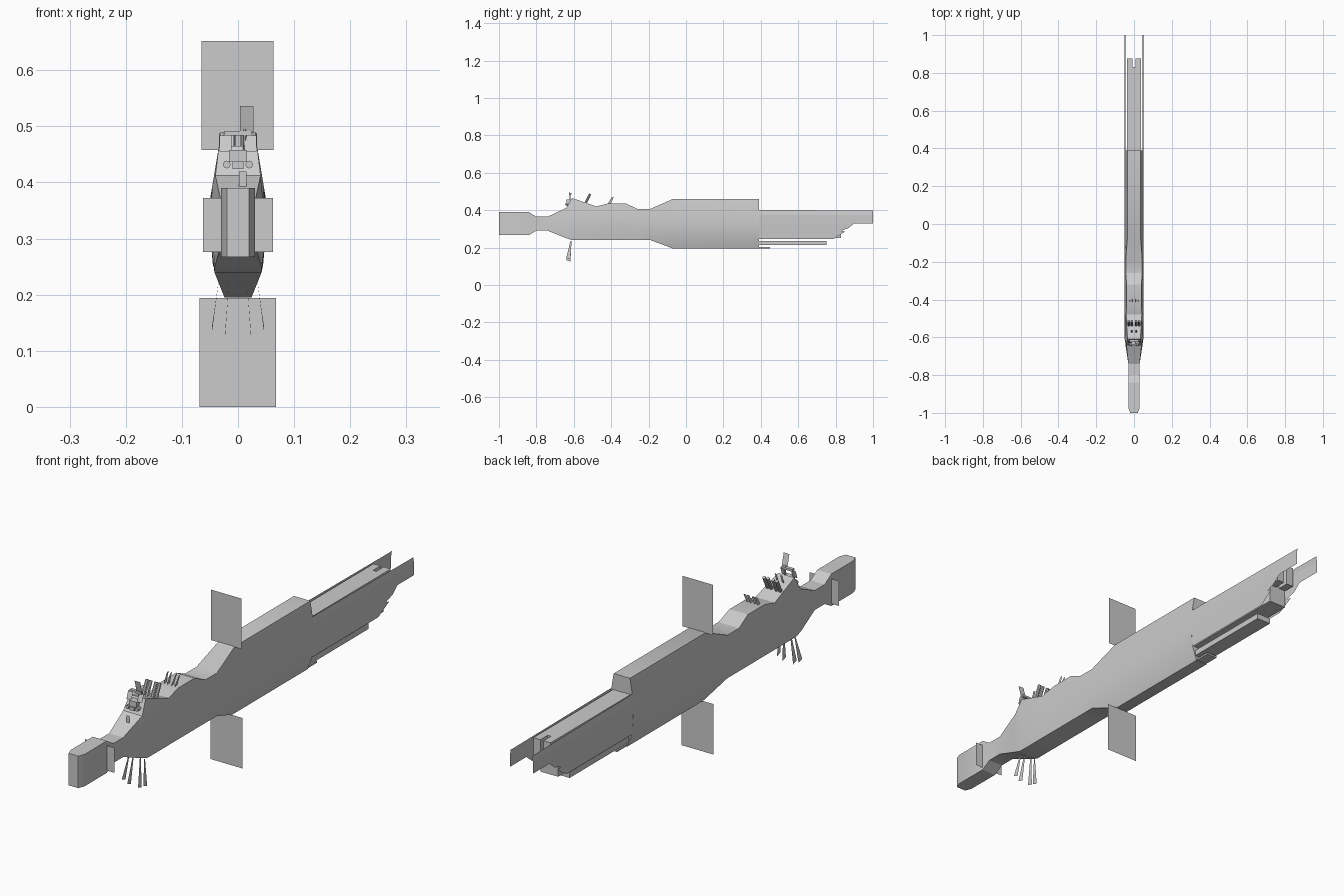
import bpy, bmesh, math
from mathutils import Vector

if "Cube" in bpy.data.objects:
    bpy.data.objects.remove(bpy.data.objects["Cube"])


def make(name, verts, faces, smooth=False):
    me = bpy.data.meshes.new(name)
    me.from_pydata(verts, [], faces)
    bm = bmesh.new()
    bm.from_mesh(me)
    bmesh.ops.recalc_face_normals(bm, faces=bm.faces)
    bm.to_mesh(me)
    bm.free()
    ob = bpy.data.objects.new(name, me)
    bpy.context.collection.objects.link(ob)
    if smooth:
        bpy.ops.object.select_all(action='DESELECT')
        ob.select_set(True)
        bpy.context.view_layer.objects.active = ob
        bpy.ops.object.shade_smooth_by_angle(angle=math.radians(25))
    return ob


def box(name, x0, x1, y0, y1, z0, z1):
    v = [(x, y, z) for x in (x0, x1) for y in (y0, y1) for z in (z0, z1)]
    return make(name, v, [(0, 1, 3, 2), (4, 6, 7, 5), (0, 4, 5, 1),
                          (2, 3, 7, 6), (0, 2, 6, 4), (1, 5, 7, 3)])


def sheet(name, pts):
    return make(name, pts, [tuple(range(len(pts)))])


def panel(name, x0, x1, y, z0, z1, lean=0):
    return sheet(name, [(x0, y, z0), (x1, y, z0), (x1, y + lean, z1), (x0, y + lean, z1)])


def tube(name, a, b, r, n=8):
    a, b = Vector(a), Vector(b)
    q = (b - a).to_track_quat('Z', 'Y')
    ring = [q @ Vector((r * math.cos(2 * math.pi * i / n), r * math.sin(2 * math.pi * i / n), 0))
            for i in range(n)]
    v = [a + p for p in ring] + [b + p for p in ring]
    f = [(i, (i + 1) % n, n + (i + 1) % n, n + i) for i in range(n)]
    return make(name, v, f + [tuple(range(n)), tuple(range(n, 2 * n))])


def hull_w(z):
    # half width of the hull at a given height
    prof = [(0.19, 0.022), (0.245, 0.044), (0.30, 0.049), (0.375, 0.049), (0.465, 0.034)]
    z = min(max(z, prof[0][0]), prof[-1][0])
    for (a, wa), (b, wb) in zip(prof, prof[1:]):
        if z <= b:
            return wa + (wb - wa) * (z - a) / (b - a)


# Hull: y, bottom, top, blend from straight neck (0) to full hull section (1), neck half width
sections = [(-1.0, .267, .39, 0, .02), (-.975, .267, .39, 0, .03), (-.84, .267, .39, 0, .03),
            (-.80, .29, .365, 0, .03), (-.74, .29, .365, 0, .03), (-.64, .25, .412, .8, .03),
            (-.61, .24, .465, 1, .03), (-.48, .24, .42, 1, .03), (-.42, .24, .435, 1, .03),
            (-.32, .24, .435, 1, .03), (-.26, .24, .407, 1, .03), (-.19, .24, .407, 1, .03),
            (-.07, .195, .46, 1, .03), (.39, .195, .46, 1, .03)]
verts, faces = [], []
for y, zb, zt, k, w in sections:
    levels = [zb, zb + (zt - zb) * .22, zb + (zt - zb) * .45, zb + (zt - zb) * .68, zt]
    half = [(k * hull_w(z) + (1 - k) * w, y, z) for z in levels]
    verts += half + [(-x, yy, z) for x, yy, z in reversed(half)]
n, m = 10, len(sections)
for i in range(m - 1):
    for j in range(n):
        k = (j + 1) % n
        faces.append((i * n + j, i * n + k, (i + 1) * n + k, (i + 1) * n + j))
faces += [tuple(range(n)), tuple(range((m - 1) * n, m * n))]
make("main_hull", verts, faces, smooth=True)

# Stern core with a notch in its end
box("stern_core", -.037, .037, .39, .83, .25, .398)
for s, side in ((1, "right"), (-1, "left")):
    xs = sorted((s * .007, s * .037))
    box(f"stern_prong_{side}", *xs, .83, .875, .32, .398)
    # Stern side plates following the hull flare
    lower = [(.39, .247), (.79, .247), (.85, .285), (.83, .29), (.87, .305), (.90, .33)]
    low = [(s * hull_w(z), y, z) for y, z in lower]
    sheet(f"stern_plate_low_{side}", low + [(s * .049, .39, .33)])
    up = [(.39, .33), (1, .33), (1, .375), (.39, .375)]
    sheet(f"stern_plate_mid_{side}", [(s * .049, y, z) for y, z in up])
    top = [(.39, .375), (1, .375), (1, .397), (.39, .402)]
    sheet(f"stern_plate_top_{side}", [(s * hull_w(z), y, z) for y, z in top])
    # Neck vanes
    panel(f"neck_vane_{side}", s * .028, s * .062, -.84, .276, .372)
    # Belly antennas, thin blades fanning outward
    for i, (x0, x1, z1) in enumerate([(.033, .046, .137), (.015, .023, .125)]):
        sheet(f"belly_antenna_{side}_{i}", [(s * x0, -.612, .235), (s * x0, -.618, .235),
                                            (s * x1, -.64, z1 + .008), (s * x1, -.618, z1)])
    # Deck tubes and rear deck fins
    for i, x in enumerate((.011, .027)):
        tube(f"deck_tube_{side}_{i}", (s * x, -.54, .43), (s * x, -.513, .487), .0065)
    for i, x in enumerate((.008, .022)):
        sheet(f"deck_fin_{side}_{i}", [(s * x, -.425, .425), (s * x, -.405, .43),
                                       (s * (x + .003), -.385, .472), (s * (x + .003), -.397, .468)])
    # Bridge details
    tube(f"bridge_lamp_{side}", (s * .02, -.645, .432), (s * .02, -.62, .432), .007)
    panel(f"bridge_post_{side}", s * .012, s * .033, -.63, .455, .484, .01)
    panel(f"deck_sensor_{side}", s * .008, s * .016, -.577, .445, .487, .016)

# Keel bar and small keel lip under the stern
box("keel_bar", -.03, .03, .39, .75, .213, .235)
box("keel_lip", -.022, .022, .39, .45, .196, .203)

# Bridge boxes and mast
box("bridge_box", -.016, .016, -.64, -.61, .437, .458)
box("bridge_base", -.01, .01, -.645, -.62, .424, .437)
box("bridge_crossbar", -.024, .024, -.625, -.612, .484, .492)
panel("bridge_mast", .004, .028, -.622, .49, .536, -.012)
tube("mast_stem", (.012, -.62, .455), (.012, -.622, .495), .003, 6)
panel("neck_sensor", .002, .015, -.68, .385, .42)

# Large upright panels above and below the hull
panel("upper_panel", -.065, .063, -.07, .458, .652)
panel("lower_panel", -.069, .068, -.07, 0.0, .194)
